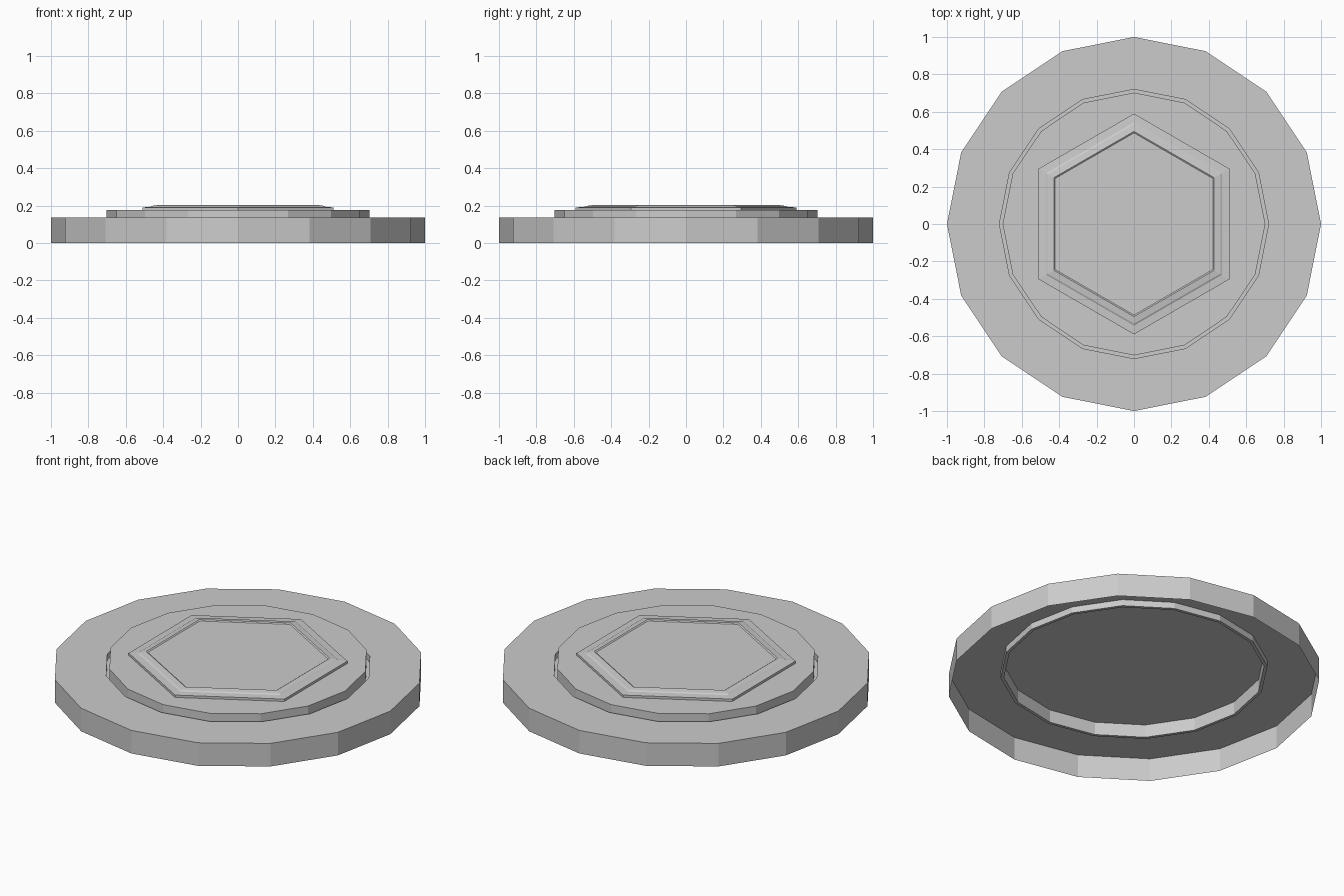
import bpy, bmesh, math

if "Cube" in bpy.data.objects:
    bpy.data.objects.remove(bpy.data.objects["Cube"])


def lathe(name, profile, sides, start=0.0):
    """Sweep an (r, z) profile around z with few sides and cap its last loop."""
    bm = bmesh.new()
    loops = []
    for r, z in profile:
        loops.append([bm.verts.new((r * math.cos(start + 2 * math.pi * i / sides),
                                    r * math.sin(start + 2 * math.pi * i / sides), z))
                      for i in range(sides)])
    for a, b in zip(loops, loops[1:]):
        for i in range(sides):
            j = (i + 1) % sides
            bm.faces.new((a[i], a[j], b[j], b[i]))
    bm.faces.new(loops[-1])
    mesh = bpy.data.meshes.new(name)
    bm.to_mesh(mesh)
    bm.free()
    obj = bpy.data.objects.new(name, mesh)
    bpy.context.collection.objects.link(obj)
    return obj


# Hollow base shell: outer rim, narrow groove, raised centre disc
lathe("base_plate", [(1.0, 0.0), (1.0, 0.137), (0.72, 0.137), (0.72, 0.10),
                     (0.702, 0.10), (0.702, 0.176)], 16)

# Hexagonal plate with a raised border and slightly sunken panel
lathe("hex_plate", [(0.59, 0.176), (0.59, 0.19), (0.543, 0.193), (0.533, 0.198),
                    (0.495, 0.203), (0.487, 0.198)], 6, math.pi / 2)
